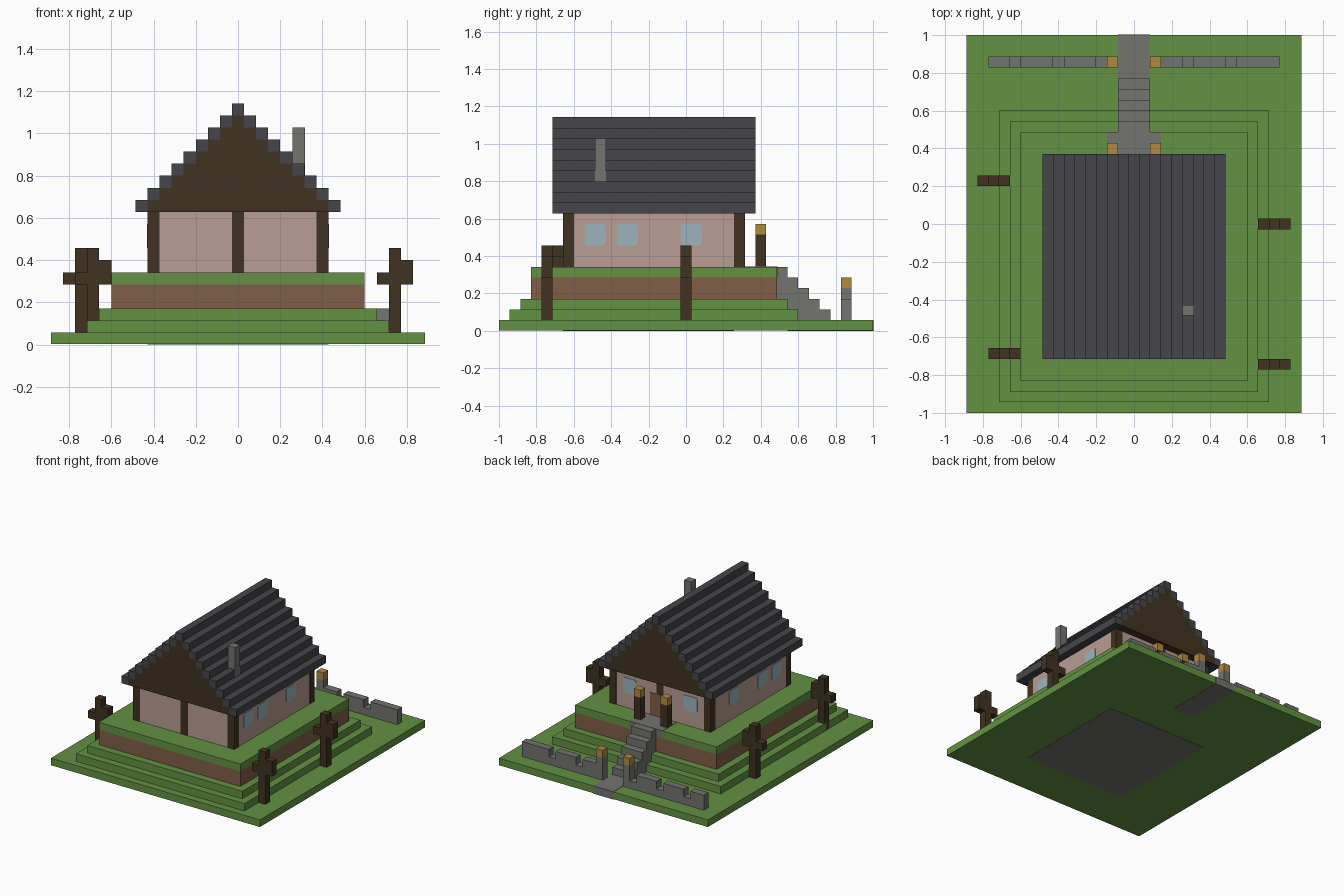
import bpy
import bmesh
from mathutils import Vector

if "Cube" in bpy.data.objects:
    bpy.data.objects.remove(bpy.data.objects["Cube"], do_unlink=True)

U = 2 / 35            # one block
CX, CY = 15.5, 17.5   # centre of the plot, in blocks
E = 0.04              # small lift that keeps flush faces apart


def material(name, rgb):
    lin = [((c / 255 + 0.055) / 1.055) ** 2.4 for c in rgb] + [1]
    m = bpy.data.materials.new(name)
    m.use_nodes = True
    m.diffuse_color = lin
    bsdf = m.node_tree.nodes["Principled BSDF"]
    bsdf.inputs["Base Color"].default_value = lin
    bsdf.inputs["Roughness"].default_value = 1
    return m


GRASS = material("grass green", (99, 146, 66))
SOIL = material("soil brown", (128, 94, 72))
STONE = material("stone grey", (115, 115, 112))
PLASTER = material("plaster pink", (184, 157, 146))
TIMBER = material("dark timber", (64, 50, 32))
SLATE = material("roof slate", (70, 70, 75))
GLASS = material("window blue", (156, 181, 191))
LAMP = material("lamp gold", (178, 138, 66))


def add_box(bm, lo, hi):
    """Add a box between two block corners."""
    lo, hi = Vector(lo), Vector(hi)
    new = bmesh.ops.create_cube(bm, size=1)["verts"]
    mid, size = (lo + hi) / 2, hi - lo
    for v in new:
        p = Vector(a * b for a, b in zip(v.co, size)) + mid
        v.co = ((p.x - CX) * U, (p.y - CY) * U, p.z * U)
    return new


def finish(name, bm, mat):
    me = bpy.data.meshes.new(name)
    bm.to_mesh(me)
    bm.free()
    me.materials.append(mat)
    ob = bpy.data.objects.new(name, me)
    bpy.context.scene.collection.objects.link(ob)
    return ob


def part(name, mat, *boxes):
    bm = bmesh.new()
    for lo, hi in boxes:
        add_box(bm, lo, hi)
    return finish(name, bm, mat)


def window(name, lo, hi, axis):
    """Thin pane with rounded corners; axis is its facing direction."""
    bm = bmesh.new()
    add_box(bm, lo, hi)
    edges = [e for e in bm.edges
             if abs((e.verts[0].co - e.verts[1].co).normalized()[axis]) > 0.9]
    bmesh.ops.bevel(bm, geom=edges, offset=0.3 * U, segments=3,
                    profile=0.5, affect='EDGES')
    finish(name, bm, GLASS)


# Ground and terraces
part("ground", GRASS, ((0, 0, E), (31, 35, 1)))
part("terrace_steps", GRASS,
     ((3, 1, 1), (28, 28, 2)), ((4, 2, 2), (27, 27, 3)))
part("terrace_soil", SOIL, ((5, 3, 3), (26, 26, 5)))
part("terrace_lawn", GRASS, ((5, 3, 5), (26, 26, 6)))

# Paving, house footing and stairs
part("path", STONE, ((14, 27, 0), (17, 35 + E, 1 + E)))
part("house_footing", STONE, ((8, 6, 0), (23, 22, 0.5)))
part("landing", STONE, ((13, 23, 5), (18, 26 + E, 6 + E)))
part("stairs", STONE,
     *[((14, 26 + n, 1), (17, 27 + n, 6 - n)) for n in range(5)])

# House walls and timber frame
part("walls", PLASTER, ((8 + E, 6 + E, 6), (23 - E, 23 - E, 11)))
posts = [((x, y, 6), (x + 1, y + 1, 11)) for x in (8, 22) for y in (6, 22)]
part("corner_posts", TIMBER, *posts)
part("front_post", TIMBER, ((15, 6, 6), (16, 7, 11)))
part("door_lintel_post", TIMBER, ((15, 22, 9), (16, 23, 11)))
part("door", SOIL, ((14, 22.9, 6), (17, 23.02, 9)))

# Windows on both sides and beside the door
for y in (8, 11, 17):
    window("left_window", (22.9, y, 8), (23.02, y + 2, 10), 0)
    window("right_window", (7.98, y, 8), (8.1, y + 2, 10), 0)
for x in (10, 19):
    window("back_window", (x, 22.9, 8), (x + 2, 23.02, 10), 1)

# Stepped roof around solid timber gables
shell, gable = [], []
for n in range(9):
    half, z = 8.5 - n, 11 + n
    if half < 1:
        shell.append(((CX - half, 5, z), (CX + half, 24, z + 1)))
        continue
    shell += [((CX - half, 5, z), (CX - half + 1, 24, z + 1)),
              ((CX + half - 1, 5, z), (CX + half, 24, z + 1))]
    gable.append(((CX - half + 1, 5, z), (CX + half - 1, 24, z + 1)))
part("roof", SLATE, *shell)
part("gable", TIMBER, *gable)
part("chimney", STONE, ((20, 9, 14), (21 + E, 10, 18)))

# Lanterns: pairs by the door and at the gate
for x in (13, 17):
    part("door_lantern_post", TIMBER, ((x, 24, 6), (x + 1, 25, 9)))
    part("door_lantern_light", LAMP, ((x, 24, 9), (x + 1, 25, 10)))
    part("gate_post", STONE, ((x, 32, 1), (x + 1, 33, 4)))
    part("gate_light", LAMP, ((x, 32, 4), (x + 1, 33, 5)))

# Garden wall: a low course with raised lengths on top
part("garden_wall_base", STONE,
     ((2, 32, 1), (13, 33, 2)), ((18, 32, 1), (29, 33, 2)))
raised = [(2, 4), (5, 8), (9, 12), (18, 20), (21, 24), (25, 29)]
part("garden_wall_top", STONE,
     *[((a, 32, 2), (b, 33, 3)) for a, b in raised])

# Wooden trees with one taller branch
for x, y, foot in ((1, 21, 1), (2, 5, 1), (27, 17, 1), (27, 4, 1)):
    part("bare_tree", TIMBER,
         ((x + 1, y, foot), (x + 2, y + 1, 8)),
         ((x, y, 5), (x + 1, y + 1, 6)),
         ((x + 2, y, 5), (x + 3, y + 1, 7)))
